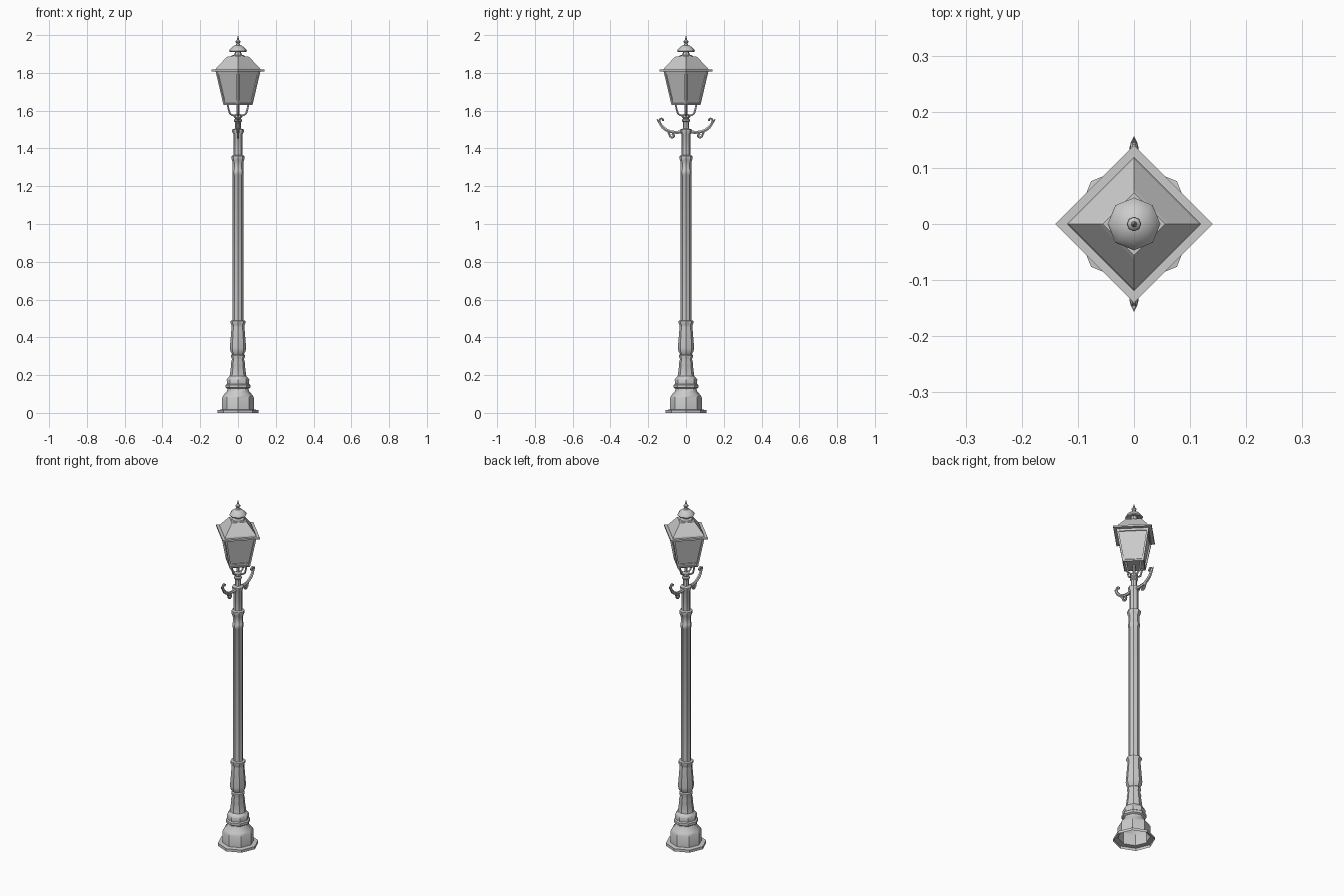
import bpy, bmesh, math
from mathutils import Vector


def finish(name, bm, smooth=None):
    bmesh.ops.recalc_face_normals(bm, faces=bm.faces)
    me = bpy.data.meshes.new(name)
    bm.to_mesh(me)
    bm.free()
    ob = bpy.data.objects.new(name, me)
    bpy.context.collection.objects.link(ob)
    if smooth:
        bpy.ops.object.select_all(action='DESELECT')
        ob.select_set(True)
        bpy.context.view_layer.objects.active = ob
        bpy.ops.object.shade_smooth_by_angle(angle=math.radians(smooth))
    return ob


def lathe(name, profile, sides, smooth=None, closed=False):
    """Spin (radius, z) points; corners lie on the axes."""
    bm = bmesh.new()
    rings = []
    for r, z in profile:
        if r == 0:
            rings.append([bm.verts.new((0, 0, z))] * sides)
        else:
            rings.append([bm.verts.new((r * math.cos(a), r * math.sin(a), z))
                          for a in (2 * math.pi * i / sides for i in range(sides))])
    pairs = list(zip(rings, rings[1:]))
    if closed:
        pairs.append((rings[-1], rings[0]))
    for a, b in pairs:
        for i in range(sides):
            j = (i + 1) % sides
            bm.faces.new(list(dict.fromkeys((a[i], a[j], b[j], b[i]))))
    return finish(name, bm, smooth)


def tube(name, points, radii, angle, sides=6):
    """Sweep a tapering tube along (distance, z) points in a vertical plane."""
    bm = bmesh.new()
    out = Vector((math.cos(angle), math.sin(angle), 0))
    side = Vector((-math.sin(angle), math.cos(angle), 0))
    pts = [out * d + Vector((0, 0, z)) for d, z in points]
    rings = []
    for i, p in enumerate(pts):
        t = (pts[min(i + 1, len(pts) - 1)] - pts[max(i - 1, 0)]).normalized()
        n = side.cross(t)
        rings.append([bm.verts.new(p + radii[i] * (side * math.cos(k) + n * math.sin(k)))
                      for k in (2 * math.pi * j / sides for j in range(sides))])
    for a, b in zip(rings, rings[1:]):
        for i in range(sides):
            j = (i + 1) % sides
            bm.faces.new((a[i], a[j], b[j], b[i]))
    bm.faces.new(rings[0])
    bm.faces.new(rings[-1])
    return finish(name, bm, 50)


# Octagonal pedestal, open underneath
lathe("pedestal", [(.108, 0), (.108, .015), (.084, .018), (.084, .08), (.076, .095),
                   (.058, .115), (.056, .128), (.065, .134), (.065, .148), (.058, .153),
                   (.06, .175), (.054, .185), (.044, .195), (.036, .255), (.038, .262),
                   (.032, .285), (.036, .295), (.036, .305), (.029, .312)], 8, 35)

# Baluster swelling above the pedestal
lathe("baluster", [(.029, .308), (.04, .325), (.043, .345), (.034, .455), (.034, .465),
                   (.04, .475), (.04, .487), (.028, .49)], 8, 35)

# Main shaft with collars
lathe("shaft", [(.028, .48), (.028, 1.26), (.03, 1.263), (.03, 1.285), (.028, 1.288),
                (.028, 1.325), (.033, 1.34), (.035, 1.345), (.035, 1.36), (.024, 1.364)], 8, 35)

# Upper post and lantern stem
lathe("upper_post", [(.024, 1.36), (.024, 1.475), (.031, 1.488), (.031, 1.5), (.017, 1.505),
                     (.016, 1.54), (.021, 1.545), (.021, 1.553), (.014, 1.558), (.02, 1.564),
                     (.02, 1.578), (.008, 1.583), (.008, 1.635)], 8, 35)

# Scrolled side arms
for n, s in (("front", -1), ("back", 1)):
    ang = s * math.pi / 2
    tube(n + "_arm", [(.015, 1.488), (.05, 1.485), (.08, 1.488), (.105, 1.498), (.124, 1.513),
                      (.136, 1.53), (.141, 1.545), (.138, 1.556), (.129, 1.559), (.121, 1.553),
                      (.123, 1.545)],
         [.01, .009, .008, .009, .009, .008, .007, .006, .006, .007, .006], ang)
    tube(n + "_arm_leaf", [(.134, 1.53), (.145, 1.541), (.155, 1.556)], [.006, .006, .001], ang)
    tube(n + "_lower_scroll", [(.105, 1.496), (.095, 1.489), (.089, 1.476), (.084, 1.463),
                               (.074, 1.457), (.064, 1.461), (.062, 1.471), (.069, 1.476),
                               (.074, 1.471)],
         [.004, .006, .006, .006, .006, .006, .006, .006, .005], ang)

# Lantern cradle legs and sloping corner bars
for i in range(4):
    ang = i * math.pi / 2
    tube(f"cradle_leg_{i}", [(.01, 1.572), (.03, 1.576), (.043, 1.585), (.049, 1.605),
                             (.056, 1.636)], [.005] * 5, ang, 5)
    tube(f"corner_bar_{i}", [(.071, 1.635), (.112, 1.81)], [.007, .007], ang, 4)

# Lantern floor, panes and rails, all square with corners on the axes
lathe("lantern_floor", [(0, 1.63), (.075, 1.63), (.078, 1.637), (.072, 1.645), (0, 1.645)], 4)
lathe("panes", [(.068, 1.64), (.108, 1.81)], 4)
lathe("lower_rail", [(.066, 1.64), (.075, 1.64), (.078, 1.655), (.069, 1.655)], 4, closed=True)
lathe("upper_rail", [(.103, 1.795), (.112, 1.795), (.116, 1.812), (.106, 1.812)], 4, closed=True)

# Hipped roof with overhanging eave
lathe("roof", [(.1, 1.806), (.14, 1.808), (.14, 1.818), (.119, 1.818), (.115, 1.826),
               (.062, 1.881), (.056, 1.886), (0, 1.886)], 4)

# Chimney neck, cap and finial
lathe("chimney_neck", [(.038, 1.885), (.034, 1.892), (.02, 1.896), (.016, 1.908),
                       (.02, 1.92)], 8, 35)
lathe("chimney_cap", [(.015, 1.918), (.044, 1.911), (.047, 1.916), (.043, 1.924), (.034, 1.934),
                      (.022, 1.943), (.013, 1.946), (.008, 1.955), (.013, 1.963), (.012, 1.97),
                      (.005, 1.977), (.004, 1.985), (0, 2.0)], 8, 35)
